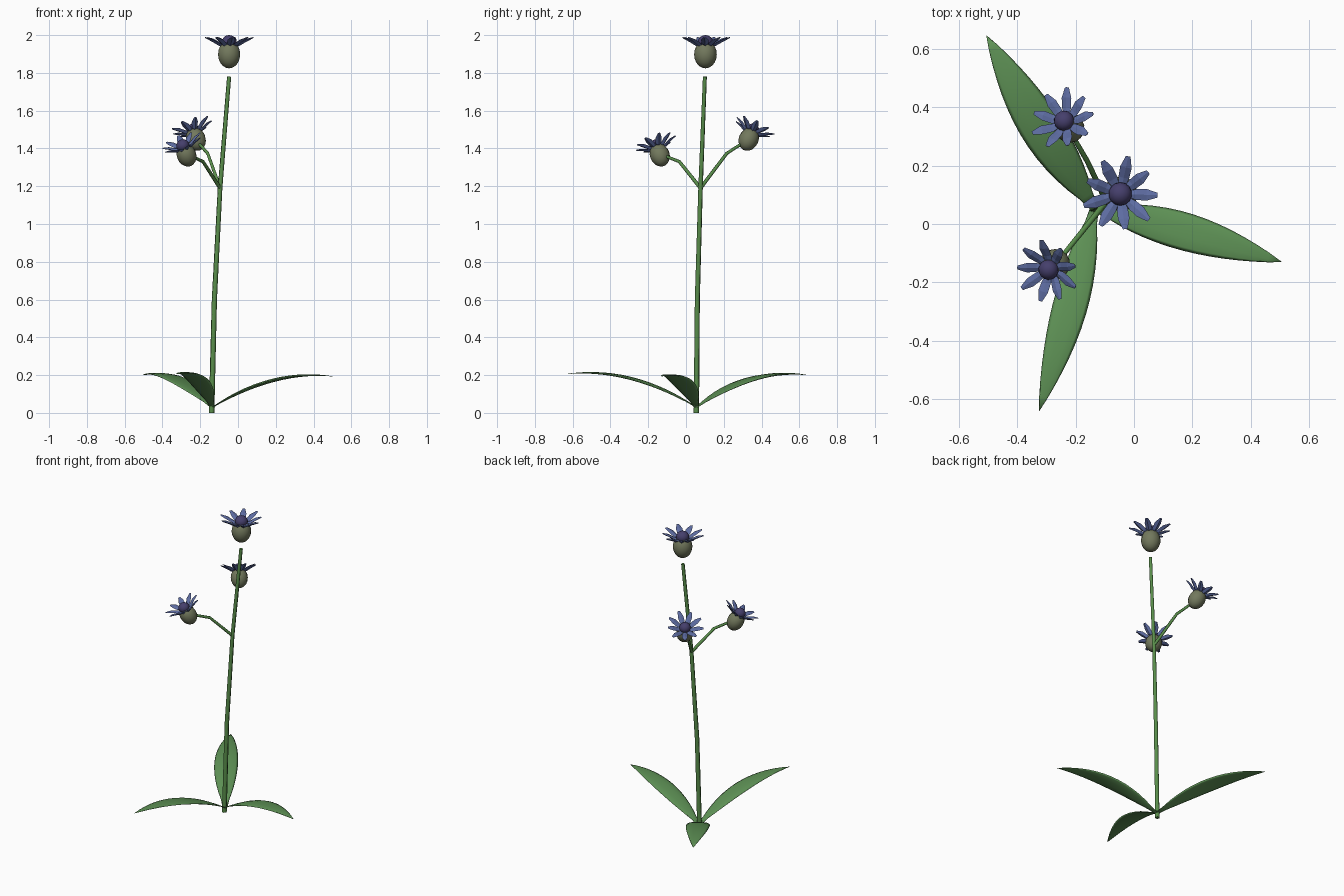
import bpy, bmesh, math
from mathutils import Vector, Matrix

if "Cube" in bpy.data.objects:
    bpy.data.objects.remove(bpy.data.objects["Cube"])


def material(name, rgb):
    m = bpy.data.materials.new(name)
    m.diffuse_color = (*rgb, 1)
    m.use_nodes = True
    m.node_tree.nodes["Principled BSDF"].inputs["Base Color"].default_value = m.diffuse_color
    return m


STEM = material("stem green", (0.10, 0.27, 0.07))
LEAF = material("leaf green", (0.11, 0.28, 0.09))
CALYX = material("olive", (0.17, 0.19, 0.11))
PETAL = material("petal blue", (0.11, 0.15, 0.36))
DISK = material("dark violet", (0.06, 0.05, 0.15))


def finish(name, bm, mat, smooth=True):
    bmesh.ops.recalc_face_normals(bm, faces=bm.faces)
    me = bpy.data.meshes.new(name)
    bm.to_mesh(me)
    bm.free()
    me.materials.append(mat)
    for p in me.polygons:
        p.use_smooth = smooth
    ob = bpy.data.objects.new(name, me)
    bpy.context.collection.objects.link(ob)
    return ob


def loft(bm, rings):
    """Closed solid through a list of equally long rings."""
    vs = [[bm.verts.new(p) for p in ring] for ring in rings]
    n = len(vs[0])
    for a, b in zip(vs, vs[1:]):
        for i in range(n):
            j = (i + 1) % n
            bm.faces.new((a[i], b[i], b[j], a[j]))
    bm.faces.new(vs[0])
    bm.faces.new(vs[-1])


def stalk(name, pts, radii):
    """Tapered tube along a polyline."""
    cu = bpy.data.curves.new(name, 'CURVE')
    cu.dimensions = '3D'
    cu.bevel_depth = 1
    cu.bevel_resolution = 1
    cu.use_fill_caps = True
    sp = cu.splines.new('POLY')
    sp.points.add(len(pts) - 1)
    for q, p, r in zip(sp.points, pts, radii):
        q.co = (*p, 1)
        q.radius = r
    cu.materials.append(STEM)
    ob = bpy.data.objects.new(name, cu)
    bpy.context.collection.objects.link(ob)


def leaf(name, tip, width, side_bow):
    """Arched blade with a thin lens section from the stem foot to its tip."""
    base = Vector((-0.135, 0.055, 0.03))
    tip = Vector(tip)
    run = Vector((tip.x - base.x, tip.y - base.y, 0))
    side = Vector((-run.y, run.x, 0)).normalized()
    rings, n = [], 14
    for i in range(n + 1):
        t = i / n
        rise = (tip.z - base.z) * (2.5 * t - 1.5 * t * t)
        slope = (tip.z - base.z) * (2.5 - 3 * t)
        up = (Vector((0, 0, 1)) * run.length - run.normalized() * slope).normalized()
        mid = base + run * t + side * side_bow * math.sin(math.pi * t) + Vector((0, 0, rise))
        w = width / 2 * math.sin(math.pi * min(t, 0.999) ** 0.9) ** 0.85
        w = max(w, 0.014 * (1 - t) + 0.001)
        rings.append([mid + side * w * math.cos(a) + up * 0.13 * w * math.sin(a)
                      for a in (k * math.pi / 5 for k in range(10))])
    bm = bmesh.new()
    loft(bm, rings)
    finish(name, bm, LEAF)


def flower(name, centre, axis, s, turn):
    place = (Matrix.Translation(centre)
             @ Vector((0, 0, 1)).rotation_difference(Vector(axis)).to_matrix().to_4x4()
             @ Matrix.Scale(s, 4))
    # egg-shaped calyx and domed centre
    for part, mat, z, r, h in (("calyx", CALYX, 0, 0.06, 0.074),
                               ("centre", DISK, 0.065, 0.04, 0.037)):
        bm = bmesh.new()
        bmesh.ops.create_uvsphere(bm, u_segments=14, v_segments=10, radius=1,
                                  matrix=place @ Matrix.Translation((0, 0, z))
                                  @ Matrix.Diagonal((r, r, h, 1)))
        finish(name + "_" + part, bm, mat)
    # nine petals flaring upward, ridged above and below:
    # (radius, height, half width, ridge height)
    profile = ((0.025, 0.05, 0.010, 0.006), (0.055, 0.058, 0.0185, 0.009),
               (0.09, 0.077, 0.020, 0.008), (0.128, 0.09, 0.008, 0.003))
    bm = bmesh.new()
    for k in range(9):
        rot = place @ Matrix.Rotation(math.radians(turn + 40 * k), 4, 'Z')
        k_len = (1.0, 0.95, 1.03)[k % 3]
        loft(bm, [[rot @ Vector(p) for p in
                   ((r * k_len, -w, z), (r * k_len, 0, z + 0.6 * h),
                    (r * k_len, w, z), (r * k_len, 0, z - 1.4 * h))]
                  for r, z, w, h in profile])
    finish(name + "_petals", bm, PETAL, False)


# Main stem and two side branches
fork = (-0.095, 0.077, 1.19)
stalk("main_stem", [(-0.14, 0.055, 0), (-0.125, 0.06, 0.6), fork, (-0.047, 0.1, 1.78)],
      (0.015, 0.014, 0.0125, 0.011))
stalk("back_branch", [fork, (-0.16, 0.215, 1.373), (-0.215, 0.31, 1.435)],
      (0.01, 0.009, 0.008))
stalk("front_branch", [fork, (-0.185, -0.035, 1.33), (-0.25, -0.115, 1.362)],
      (0.01, 0.009, 0.008))

# Basal leaves
leaf("right_leaf", (0.505, -0.13, 0.193), 0.13, 0.008)
leaf("back_leaf", (-0.505, 0.645, 0.2), 0.145, 0.01)
leaf("front_leaf", (-0.325, -0.64, 0.205), 0.12, 0.008)

# Flower heads
flower("top_flower", (-0.047, 0.103, 1.898), (0, 0, 1), 1, -2)
flower("back_flower", (-0.223, 0.332, 1.449), (-0.34, 0.44, 1), 0.87, 5)
flower("front_flower", (-0.273, -0.139, 1.366), (-0.4, -0.36, 1), 0.87, 15)
